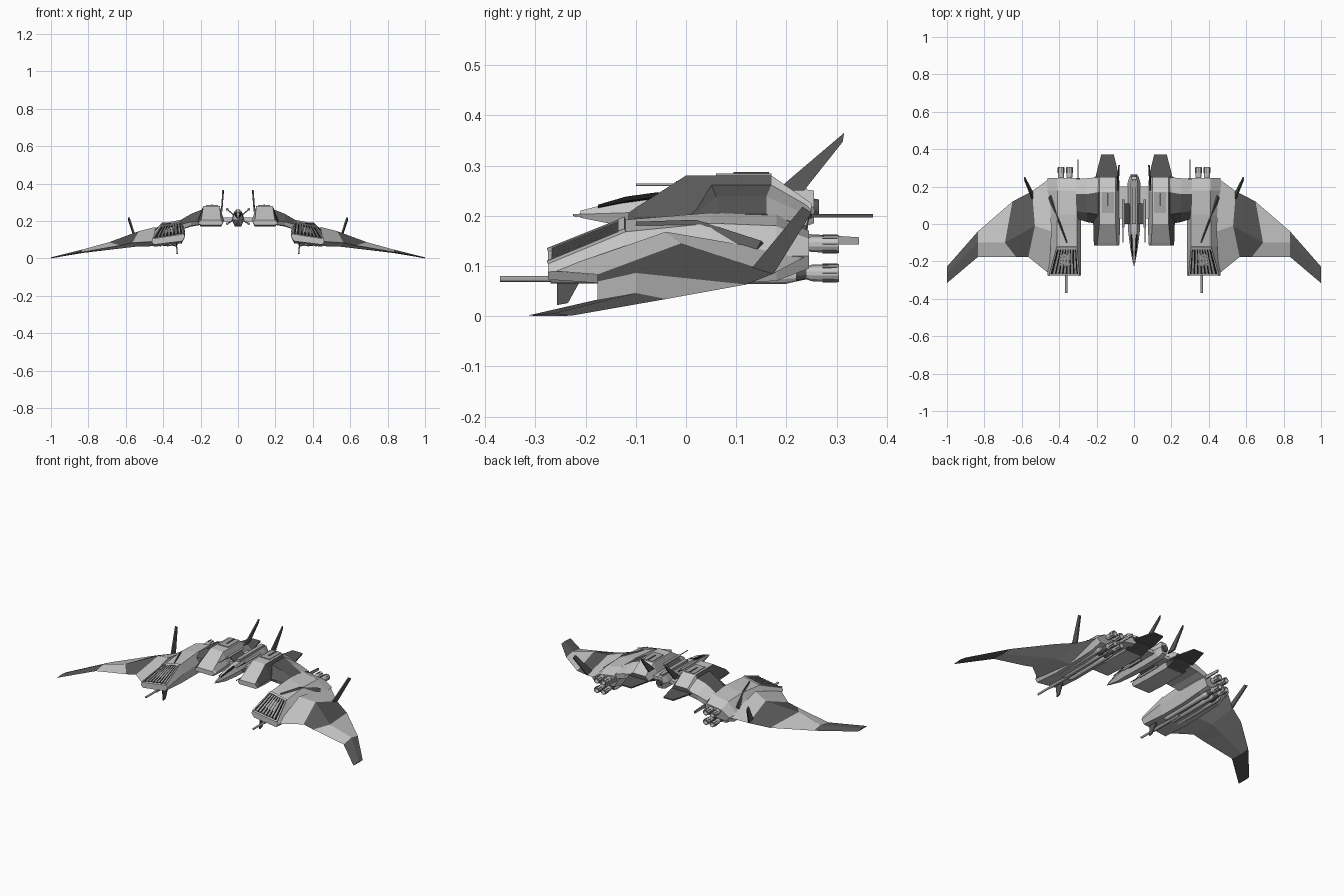
import bpy, bmesh, math
from mathutils import Vector


def make_mat(name, v):
    m = bpy.data.materials.new(name)
    m.diffuse_color = (v, v, v, 1)
    return m


LIGHT = make_mat("light grey hull", 0.56)
MID = make_mat("mid grey metal", 0.38)
DARK = make_mat("dark grey camouflage", 0.10)
BLACK = make_mat("black grille", 0.01)


def loft(name, rings, mats, rule=None, mirror=True):
    """Skin closed rings of points, cap both ends, colour faces by a rule."""
    bm = bmesh.new()
    vs = [[bm.verts.new(p) for p in r] for r in rings]
    n = len(rings[0])
    for a, b in zip(vs, vs[1:]):
        for i in range(n):
            j = (i + 1) % n
            bm.faces.new((a[i], a[j], b[j], b[i]))
    bm.faces.new(vs[0])
    bm.faces.new(vs[-1])
    bmesh.ops.recalc_face_normals(bm, faces=bm.faces)
    bm.normal_update()
    if rule:
        for f in bm.faces:
            f.material_index = rule(f.calc_center_median(), f.normal)
    me = bpy.data.meshes.new(name)
    bm.to_mesh(me)
    bm.free()
    for m in mats:
        me.materials.append(m)
    ob = bpy.data.objects.new(name, me)
    bpy.context.collection.objects.link(ob)
    if mirror:
        ob.modifiers.new("mirror", 'MIRROR').use_mirror_merge = False
    return ob


def tube(name, x, z, profile, mat, mirror=True, sides=12):
    """Turned part along y; profile is (y, radius)."""
    ang = [2 * math.pi * (i + 0.5) / sides for i in range(sides)]
    return loft(name, [[(x + r * math.cos(a), y, z + r * math.sin(a)) for a in ang]
                       for y, r in profile], [mat], mirror=mirror)


def box(name, x0, x1, y0, y1, z0, z1, mat, mirror=True):
    return loft(name, [[(x0, y, z0), (x1, y, z0), (x1, y, z1), (x0, y, z1)]
                       for y in (y0, y1)], [mat], mirror=mirror)


def fin(name, pts, mat, t=0.003):
    """Thin blade through 3D points, thickened along x."""
    return loft(name, [[(x + s * t, y, z) for x, y, z in pts] for s in (-1, 1)], [mat])


def hull(stations):
    """Stations of y plus (x, z) ring points."""
    return [[(x, y, z) for x, z in ring] for y, ring in stations]


# Central fuselage, six-sided section
def body_ring(y, w, zb, zt):
    m = zb + 0.5 * (zt - zb)
    return [(-w * .5, y, zb), (w * .5, y, zb), (w, y, m),
            (w * .5, y, zt), (-w * .5, y, zt), (-w, y, m)]


loft("fuselage", [body_ring(*s) for s in (
    (-.21, .006, .196, .21), (-.13, .02, .18, .231), (-.04, .031, .175, .245),
    (.10, .034, .17, .25), (.22, .034, .172, .255), (.255, .024, .185, .25))],
    [LIGHT], mirror=False)
# Canopy: dark glass sides, light roof frame
loft("canopy", [body_ring(*s) for s in (
    (-.175, .009, .212, .222), (-.12, .016, .220, .238), (-.055, .02, .228, .247))],
    [BLACK, LIGHT], lambda c, n: 1 if n.z > .9 else 0, mirror=False)
tube("nose_probe", 0, .201, [(-.225, .002), (-.19, .005)], MID, False)
box("spine", -.012, .012, .0, .24, .245, .262, MID, False)
tube("rear_exhaust", 0, .215, [(.24, .022), (.265, .018)], DARK, False)
box("centre_wing", -.1, .1, .03, .20, .198, .218, LIGHT, False)

# Small guns in an X around the fuselage
for tag, z in (("upper", .262), ("lower", .185)):
    tube(tag + "_gun", .058, z, [(-.10, .0025), (-.02, .0025), (-.02, .007), (.13, .007)], MID)
    s = 1 if z > .22 else -1
    loft(tag + "_gun_strut", [[(x, y, zc + t) for y, t in
         ((0, -.004), (.11, -.004), (.11, .004), (0, .004))]
         for x, zc in ((.02, .218 + s * .012), (.058, z))], [DARK])


# Inner nacelles: dark outer flank, dark tail underside
def nacelle_rule(c, n):
    if c.y > .17 and (n.z < -.1 or n.y > .9):
        return 1
    return 1 if n.x > .5 and c.z > .2 and c.y < .2 else 0


loft("inner_nacelle", hull((
    (-.115, ((.09, .178), (.20, .178), (.213, .19), (.195, .205), (.092, .205), (.08, .19))),
    (-.10, ((.09, .175), (.20, .175), (.215, .195), (.195, .216), (.092, .216), (.077, .195))),
    (.0, ((.09, .17), (.20, .17), (.218, .20), (.185, .28), (.098, .28), (.075, .205))),
    (.17, ((.09, .17), (.20, .17), (.218, .20), (.185, .28), (.098, .28), (.075, .205))),
    (.25, ((.09, .195), (.20, .195), (.213, .203), (.185, .225), (.098, .225), (.08, .203))))),
    [LIGHT, DARK], nacelle_rule)
box("nacelle_top_plate", .108, .172, .06, .17, .279, .284, MID)
box("nacelle_slot", .136, .145, .095, .165, .283, .287, DARK)
loft("tailplane", [[(x0, y, .196), (x1, y, .196), (x1, y, .203), (x0, y, .203)]
     for y, x0, x1 in ((.20, .08, .21), (.255, .08, .205), (.372, .108, .175))], [DARK])
fin("tail_fin", [(.088, .18, .25), (.085, .215, .28), (.08, .315, .365),
                 (.08, .312, .347), (.088, .235, .25)], DARK, .004)

# Sloped bridge between nacelle and outer pod
loft("inner_wing", [[(x, y, z) for y, z in ring] for x, ring in (
    (.19, ((.0, .2), (.05, .262), (.17, .262), (.25, .215), (.24, .18), (.02, .18))),
    (.25, ((.01, .195), (.06, .238), (.16, .238), (.245, .20), (.24, .17), (.02, .175))),
    (.31, ((.03, .18), (.07, .203), (.16, .203), (.24, .18), (.24, .15), (.04, .15))))],
    [DARK, LIGHT], lambda c, n: 1 if n.z < -.2 or c.y > .17 else 0)

# Outer pods with sloping intake
loft("outer_pod", hull((
    (-.275, ((.30, .092), (.45, .073), (.462, .088), (.456, .104), (.290, .130), (.283, .115))),
    (-.12, ((.30, .08), (.45, .062), (.468, .10), (.412, .168), (.304, .192), (.284, .14))),
    (.05, ((.30, .08), (.45, .065), (.472, .115), (.41, .185), (.305, .206), (.284, .15))),
    (.18, ((.30, .09), (.45, .07), (.468, .12), (.41, .180), (.305, .202), (.284, .15))),
    (.245, ((.31, .105), (.44, .095), (.462, .12), (.41, .155), (.305, .17), (.288, .15))))),
    [LIGHT, MID], lambda c, n: 1 if n.y > .8 else 0)

# Intake grille laid on the sloping pod face
C = [Vector(p) for p in ((.290, -.275, .130), (.456, -.275, .104),
                         (.412, -.12, .168), (.304, -.12, .192))]
N = (C[1] - C[0]).cross(C[3] - C[0]).normalized()


def patch(name, u0, u1, v0, v1, lift, mat):
    def at(u, v):
        return C[0].lerp(C[1], u).lerp(C[3].lerp(C[2], u), v)
    base = [at(u0, v0), at(u1, v0), at(u1, v1), at(u0, v1)]
    loft(name, [[p - N * .002 for p in base], [p + N * lift for p in base]], [mat])


patch("intake_grille", .05, .95, .06, .92, .002, BLACK)
for i in range(7):
    u = .10 + i * .118
    patch("grille_slat_%d" % i, u, u + .066, .06, .92, .005, MID)
patch("intake_brow", .0, 1, .92, 1, .007, LIGHT)
for i, (a, b) in enumerate(((0, .05), (.95, 1))):
    patch("intake_rim_%d" % i, a, b, 0, 1, .006, LIGHT)

# Outer wing: leading edge, ridge, trailing edge, belly
loft("outer_wing", [
    [(.455, -.265, .09), (.44, -.04, .168), (.455, .24, .12), (.455, 0, .065)],
    [(.565, -.176, .083), (.53, -.01, .145), (.545, .175, .085), (.55, 0, .062)],
    [(.63, -.176, .069), (.69, -.10, .086), (.65, .12, .063), (.65, -.03, .05)],
    [(.835, -.176, .033), (.835, -.10, .046), (.835, -.04, .034), (.835, -.1, .028)],
    [(1, -.316, .001), (1, -.265, .005), (1, -.228, .001), (1, -.265, 0)]],
    [LIGHT, DARK],
    lambda c, n: 1 if c.x > .84 or (n.z > 0 and .55 < c.x < .69) else 0)
fin("wing_fin", [(.54, .125, .088), (.583, .232, .218), (.585, .25, .206), (.545, .175, .085)],
    DARK, .004)
# Slim dark wedge running back over the pod shoulder
loft("shoulder_wedge", [[(.355, -.10, .18), (.362, -.10, .18), (.358, -.10, .188)],
                        [(.395, .02, .18), (.412, .02, .178), (.403, .02, .192)],
                        [(.435, .16, .14), (.465, .13, .115), (.45, .15, .15)]], [DARK])

# Under-pod gun, ventral fin and pipes
tube("cannon", .362, .074, [(-.37, .006), (-.27, .006), (-.27, .009), (-.05, .009)], MID)
fin("ventral_fin", [(.33, -.257, .09), (.325, -.257, .022), (.325, -.235, .026),
                    (.33, -.2, .09)], DARK)
for i, x in enumerate((.335, .375, .415)):
    tube("belly_pipe_%d" % i, x, .078, [(-.14, .008), (-.12, .014), (.2, .014), (.22, .009)], LIGHT)

# Rear thrusters in a two by two cluster
for i, (x, z) in enumerate(((.345, .145), (.39, .143), (.345, .087), (.39, .085))):
    tube("thruster_neck_%d" % i, x, z, [(.17, .021), (.20, .021), (.24, .012)],
         DARK if z < .1 else LIGHT)
    tube("thruster_%d" % i, x, z, [(.235, .010), (.25, .016), (.305, .0175), (.305, .013),
                                   (.285, .010)], LIGHT)
    for k in range(8):
        a = k * math.pi / 4
        tube("thruster_vent_%d_%d" % (i, k), x + .0165 * math.cos(a), z + .0165 * math.sin(a),
             [(.272, .002), (.302, .002)], DARK, sides=4)
fin("rear_blade", [(.30, .22, .142), (.30, .22, .165), (.30, .345, .157), (.30, .345, .143)], MID)
